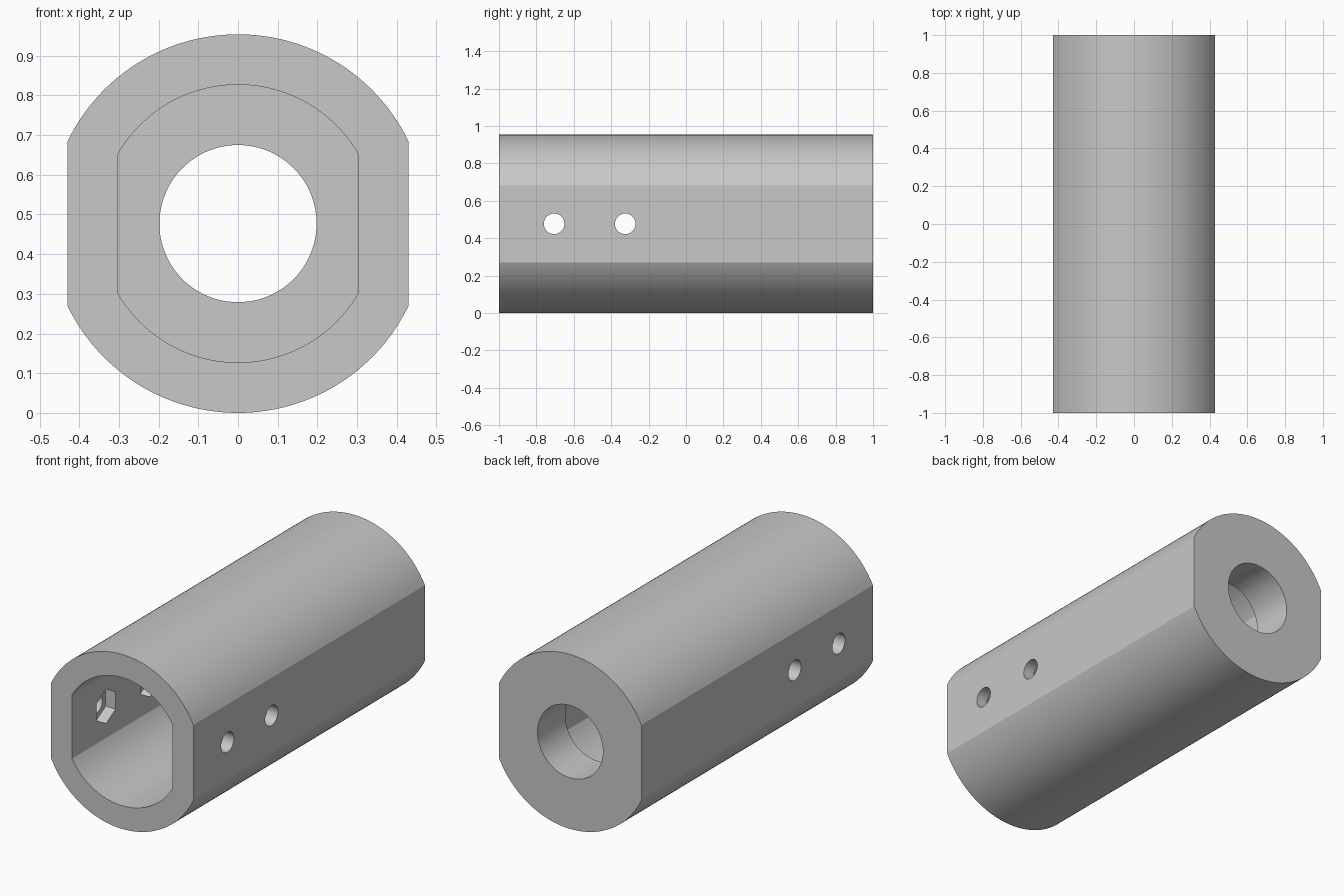
import bpy
import bmesh
from math import pi, sin, cos, acos, radians
from mathutils import Matrix, Vector

cube = bpy.data.objects.get("Cube")
if cube:
    bpy.data.objects.remove(cube, do_unlink=True)

AXIS_Z = 0.477
OUTER_R, OUTER_FLAT = 0.477, 0.43
INNER_R, INNER_FLAT = 0.35, 0.304
BORE_R = 0.198
END_WALL = 0.24
SCREW_YS = (-0.705, -0.325)
SCREW_R = 0.055
NUT_R, NUT_DEPTH = 0.094, 0.06

grey = bpy.data.materials.new("plain grey")
grey.use_nodes = True
colour = (0.58, 0.58, 0.58, 1)
grey.diffuse_color = colour
grey.node_tree.nodes["Principled BSDF"].inputs["Base Color"].default_value = colour


def circle(radius, count):
    """Regular polygon with a corner pointing up."""
    return [(radius * sin(2 * pi * i / count), radius * cos(2 * pi * i / count))
            for i in range(count)]


def flatted_circle(radius, flat, steps=56):
    """Circle cut by two vertical flats: a top arc and a bottom arc."""
    start = acos(flat / radius)
    arc = [start + (pi - 2 * start) * i / steps for i in range(steps + 1)]
    return [(radius * cos(a + turn), radius * sin(a + turn))
            for turn in (0, pi) for a in arc]


def prism(name, outline, start, end, axis="Y", offset=0):
    """Extrude an outline along Y, or along X at the given y offset."""
    bm = bmesh.new()
    face = bm.faces.new([bm.verts.new((u, start, v)) for u, v in outline])
    ext = bmesh.ops.extrude_face_region(bm, geom=[face])
    moved = [g for g in ext["geom"] if isinstance(g, bmesh.types.BMVert)]
    bmesh.ops.translate(bm, verts=moved, vec=(0, end - start, 0))
    if axis == "X":
        bm.transform(Matrix.Rotation(-pi / 2, 4, "Z"))
    bm.transform(Matrix.Translation(Vector((0, offset, AXIS_Z))))
    bmesh.ops.recalc_face_normals(bm, faces=bm.faces)
    mesh = bpy.data.meshes.new(name)
    bm.to_mesh(mesh)
    bm.free()
    mesh.materials.append(grey)
    obj = bpy.data.objects.new(name, mesh)
    bpy.context.collection.objects.link(obj)
    return obj


# Outer sleeve with flat sides
sleeve = prism("sleeve", flatted_circle(OUTER_R, OUTER_FLAT), -1, 1)

# Front socket and the round bore through the back wall
cutters = [
    prism("socket_cutter", flatted_circle(INNER_R, INNER_FLAT), -1.1, 1 - END_WALL),
    prism("bore_cutter", circle(BORE_R, 96), 0, 1.1),
]

# Screw holes across both walls, with hexagonal nut pockets inside
reach = INNER_FLAT + NUT_DEPTH
for y in SCREW_YS:
    cutters.append(prism("nut_cutter", circle(NUT_R, 6), -reach, reach, "X", y))
    cutters.append(prism("screw_cutter", circle(SCREW_R, 48), -0.6, 0.6, "X", y))

for cutter in cutters:
    cutter.hide_render = True
    mod = sleeve.modifiers.new(cutter.name, "BOOLEAN")
    mod.operation = "DIFFERENCE"
    mod.solver = "EXACT"
    mod.object = cutter

# Apply the cuts and remove the cutters
bpy.ops.object.select_all(action="DESELECT")
bpy.context.view_layer.objects.active = sleeve
sleeve.select_set(True)
for mod in list(sleeve.modifiers):
    bpy.ops.object.modifier_apply(modifier=mod.name)
for cutter in cutters:
    bpy.data.objects.remove(cutter, do_unlink=True)

bpy.ops.object.shade_smooth_by_angle(angle=radians(15))
